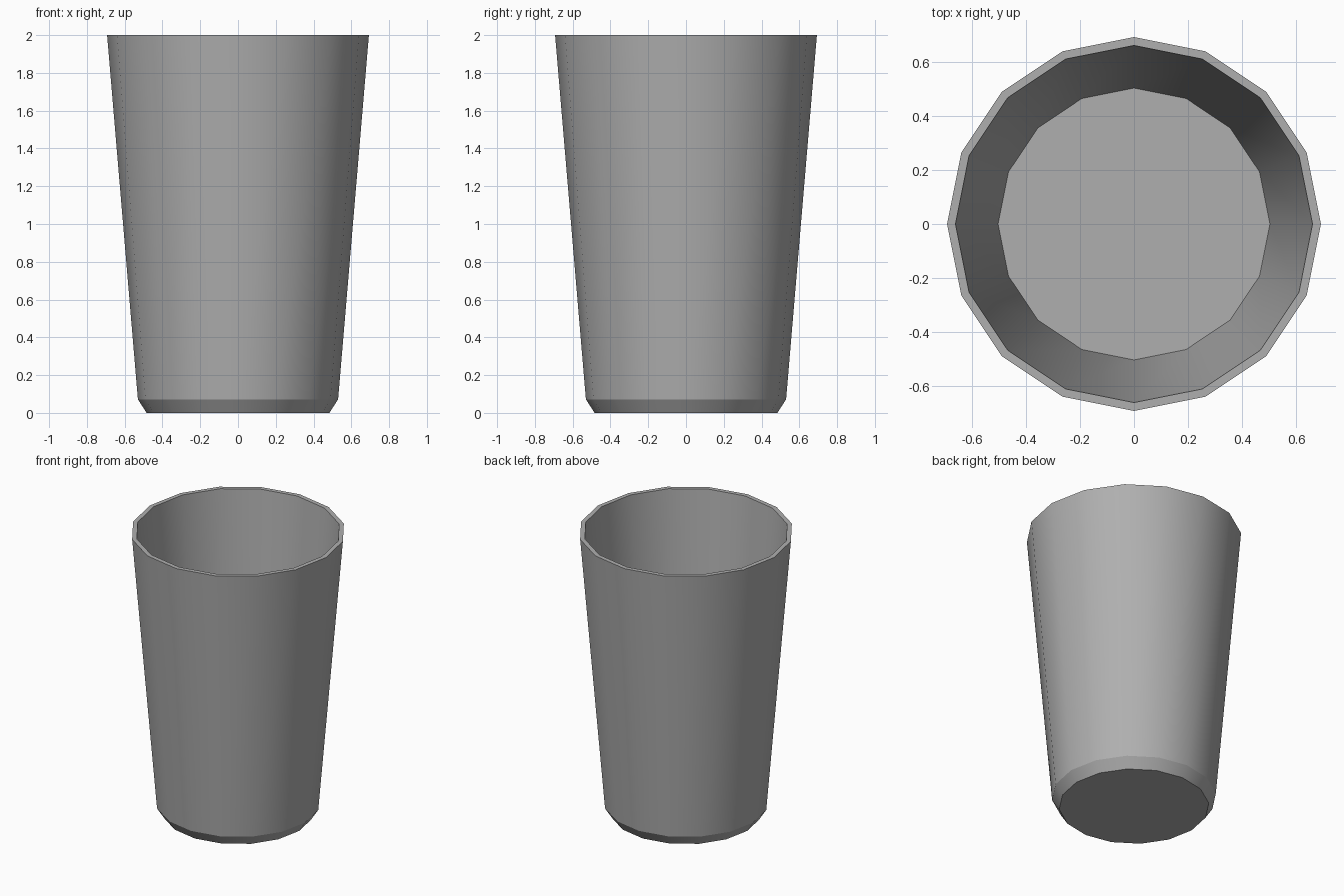
import bpy, bmesh, math

if "Cube" in bpy.data.objects:
    bpy.data.objects.remove(bpy.data.objects["Cube"])

SIDES = 16
# (radius, height) from the base, up the outside, over the rim, down the inside
PROFILE = [(0.484, 0.0), (0.53, 0.072), (0.693, 2.0), (0.662, 2.0), (0.504, 0.1)]

bm = bmesh.new()
rings = [[bm.verts.new((r * math.cos(2 * math.pi * i / SIDES),
                        r * math.sin(2 * math.pi * i / SIDES), z))
          for i in range(SIDES)] for r, z in PROFILE]

# Walls, chamfer and rim
for a, b in zip(rings, rings[1:]):
    for i in range(SIDES):
        j = (i + 1) % SIDES
        bm.faces.new((a[i], a[j], b[j], b[i]))

# Underside and inner floor
bm.faces.new(rings[0][::-1])
bm.faces.new(rings[-1])
bmesh.ops.recalc_face_normals(bm, faces=bm.faces)

mesh = bpy.data.meshes.new("cup")
bm.to_mesh(mesh)
bm.free()
cup = bpy.data.objects.new("cup", mesh)
bpy.context.collection.objects.link(cup)

# Darker grey
grey = bpy.data.materials.new("mid_grey")
grey.diffuse_color = (0.43, 0.43, 0.43, 1.0)
grey.use_nodes = True
grey.node_tree.nodes["Principled BSDF"].inputs["Base Color"].default_value = grey.diffuse_color
mesh.materials.append(grey)

# Smooth sides, sharp rim and chamfer
bpy.context.view_layer.objects.active = cup
cup.select_set(True)
bpy.ops.object.shade_smooth_by_angle(angle=math.radians(25))
